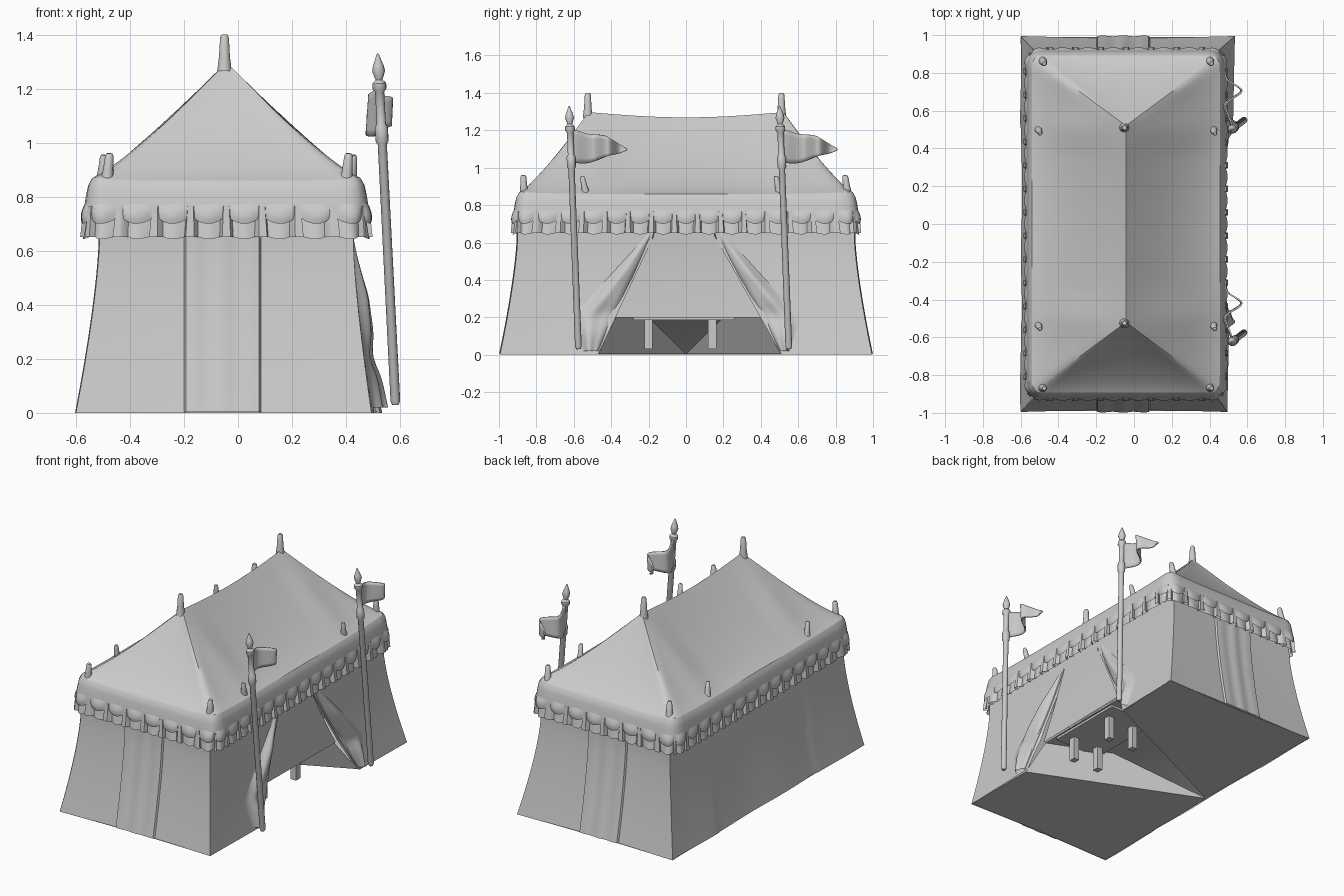
import bpy, bmesh, math
from mathutils import Vector

if "Cube" in bpy.data.objects:
    bpy.data.objects.remove(bpy.data.objects["Cube"])

canvas = bpy.data.materials.new("canvas_grey")
canvas.diffuse_color = (0.6, 0.6, 0.6, 1)
canvas.use_nodes = True
canvas.node_tree.nodes["Principled BSDF"].inputs["Base Color"].default_value = canvas.diffuse_color
CX = -0.043            # centre line of the tent
OPEN_TOP = 0.64        # top of the side entrance
HX, HY = 0.497, 0.893  # half size of the eaves
pi, sin = math.pi, math.sin


def lerp(a, b, t):
    return a + (b - a) * t


def finish(name, bm, angle=40):
    bmesh.ops.remove_doubles(bm, verts=bm.verts, dist=0.0003)
    bmesh.ops.recalc_face_normals(bm, faces=bm.faces)
    me = bpy.data.meshes.new(name)
    bm.to_mesh(me)
    bm.free()
    me.materials.append(canvas)
    ob = bpy.data.objects.new(name, me)
    bpy.context.collection.objects.link(ob)
    bpy.ops.object.select_all(action='DESELECT')
    ob.select_set(True)
    bpy.context.view_layer.objects.active = ob
    bpy.ops.object.shade_smooth_by_angle(angle=math.radians(angle))
    return ob


def sheet(name, f, nu, nv):
    """Grid surface from f(u, v) with u and v from 0 to 1."""
    bm = bmesh.new()
    g = [[bm.verts.new(f(i / nu, j / nv)) for j in range(nv + 1)] for i in range(nu + 1)]
    for i in range(nu):
        for j in range(nv):
            bm.faces.new((g[i][j], g[i + 1][j], g[i + 1][j + 1], g[i][j + 1]))
    return finish(name, bm)


def polys(name, faces):
    bm = bmesh.new()
    for f in faces:
        bm.faces.new([bm.verts.new(p) for p in f])
    return finish(name, bm)


def lathe(name, prof, base, top, n=12):
    """Turned part; prof holds (radius, fraction of the way from base to top)."""
    base, top = Vector(base), Vector(top)
    axis = top - base
    rot = axis.to_track_quat('Z', 'Y')
    bm = bmesh.new()
    rings = [[bm.verts.new(base + axis * t + rot @ Vector((r * math.cos(2 * pi * k / n), r * sin(2 * pi * k / n), 0)))
              for k in range(n)] for r, t in prof]
    for a, b in zip(rings, rings[1:]):
        for k in range(n):
            bm.faces.new((a[k], a[(k + 1) % n], b[(k + 1) % n], b[k]))
    bm.faces.new(rings[0])
    bm.faces.new(rings[-1])
    return finish(name, bm)


def perimeter(u, hx, hy, r=0.05):
    """Point on a round-cornered rectangle, one side per quarter of u."""
    s = min(int(u * 4 + 1e-6), 3)
    t = u * 4 - s
    c = [(-hx, -hy), (hx, -hy), (hx, hy), (-hx, hy)]
    a, b = c[s], c[(s + 1) % 4]
    x, y = lerp(a[0], b[0], t), lerp(a[1], b[1], t)
    dx, dy = abs(x) - hx + r, abs(y) - hy + r
    if r > 0.001 and dx > 0 and dy > 0:
        k = r / math.hypot(dx, dy)
        x = math.copysign(hx - r + dx * k, x)
        y = math.copysign(hy - r + dy * k, y)
    return s, t, CX + x, y


# ---- Walls, flared towards the ground
def flare(z):
    return max(0, 1 - z / 0.63) ** 1.4


def half_x(z):
    return 0.47 + 0.087 * flare(z)


def half_y(z):
    return 0.9 + 0.095 * flare(z)


def right_x(y, z):
    return CX + half_x(z) + 0.02 * y * flare(z)


def edge(side, z):
    """Edge of the entrance, narrowing upwards."""
    t = min(z / OPEN_TOP, 1)
    return lerp(-0.47, -0.17, t) if side < 0 else lerp(0.51, 0.15, t)


TOP = 0.82
for side, nm in ((-1, "front"), (1, "back")):
    def end_wall(u, v, side=side):
        z = TOP * v
        y = side * (half_y(z) - 0.01 * sin(pi * u))
        return (lerp(CX - half_x(z), right_x(y, z), u), y, z)
    sheet(nm + "_wall", end_wall, 16, 16)

    # overlapping door curtain with soft folds and crisp side seams
    def door(u, v, side=side):
        z = 0.75 * v + 0.004
        out = 0.012 * min(1, 40 * u, 40 * (1 - u)) + 0.003 * sin(u * 5 * pi) * sin(pi * u)
        return (lerp(-0.2, 0.085, u), side * (half_y(z) - 0.01 + out), z)
    sheet(nm + "_door_curtain", door, 40, 14)

    def side_wall(u, v, side=side):
        z = TOP * v
        y = lerp(side * half_y(z), edge(side, z), u)
        return (right_x(y, z), y, z)
    sheet(nm + "_entrance_wall", side_wall, 8, 16)

    # curtain pulled aside and gathered at the tie
    def flap(u, v, side=side):
        z = lerp(0.02, 0.66, v)
        outer = lerp(0.55, 0.61, z / 0.2) if z < 0.2 else lerp(0.61, 0.19, (z - 0.2) / 0.46)
        y = lerp(edge(side, z), side * outer, u)
        low = 1 - v
        bulge = 0.045 * min(1, 2.8 * low) - 0.02 * math.exp(-((z - 0.21) / 0.06) ** 2) - 0.01 * low
        x = right_x(y, z) - 0.03 * (1 - u) ** 3
        x += bulge * sin(pi * min(1, u * 0.9 + 0.1)) + 0.006 * sin(u * 4 * pi) * low
        return (x, y, z)
    sheet(nm + "_entrance_curtain", flap, 16, 24)


def left_wall(u, v):
    z = TOP * v
    y = lerp(-half_y(z), half_y(z), u)
    return (CX - half_x(z) + 0.005 * (abs(y) < 0.5) + 0.003 * sin(y * 9), y, z)


sheet("left_wall", left_wall, 60, 16)


# panel closing the upper entrance
def panel(u, v):
    z = lerp(0.2, TOP, v)
    y = lerp(edge(-1, z), edge(1, z), u)
    return (right_x(y, z) - 0.05 * max(0, 1 - (z - 0.2) / 0.44), y, z)


sheet("entrance_panel", panel, 8, 10)

# ---- Ground sheets either side of the entrance and the recess below the panel
apex = (CX - 0.545, 0.0, 0.003)
f0, b0 = (0.49, -0.47, 0.003), (0.515, 0.51, 0.003)
f1, b1 = (0.41, -0.375, 0.2), (0.41, 0.4, 0.2)
f2, b2 = (0.0, -0.2, 0.2), (0.0, 0.2, 0.2)
polys("ground_sheets", [
    [(-0.6, -0.99, 0.003), (0.495, -0.99, 0.003), f0, apex],
    [b0, (0.535, 0.99, 0.003), (-0.6, 0.99, 0.003), apex]])
polys("recess_lining", [[f1, b1, b2, f2], [f2, b2, apex], [f0, f1, f2, apex], [b0, b1, b2, apex]])


def box(name, x0, x1, y0, y1, z0, z1):
    bm = bmesh.new()
    bmesh.ops.create_cube(bm, size=1)
    for v in bm.verts:
        v.co = (lerp(x0, x1, v.co.x + 0.5), lerp(y0, y1, v.co.y + 0.5), lerp(z0, z1, v.co.z + 0.5))
    finish(name, bm, 30)


# table inside the entrance
box("table_top", 0.06, 0.4, -0.28, 0.26, 0.185, 0.21)
for x in (0.13, 0.32):
    for y in (-0.2, 0.14):
        box("table_leg", x - 0.02, x + 0.02, y - 0.022, y + 0.022, 0.03, 0.19)


# ---- Roof: eaves drawn in to a sagging ridge
def roof(u, v):
    s, t, x, y = perimeter(u, lerp(HX, 0.0, v), lerp(HY, 0.52, v), 0.05 * (1 - v))
    corner = abs(2 * t - 1) ** 6
    z = 0.86 + 0.012 * corner * (1 - v) + 0.437 * v ** 1.18
    if s % 2:                                     # long sides sag, held up at the seams
        z -= 0.028 * v * sin(pi * t)
        bump = 0.014 * max(0, 1 - abs(abs(y) - 0.5) / 0.14) - 0.014 * max(0, math.cos(pi * y))
    else:
        bump = -0.012 * sin(pi * t)
    return (x, y, z + bump * sin(pi * v))


sheet("roof", roof, 160, 14)


# ---- Valance: plain band, inner skirt, scallops and hanging tabs
def count(s):
    return 15 if s % 2 else 8


def ring(u, o):
    return perimeter(u, HX + o, HY + o, 0.05 + o)


def band(u, v):
    _, t, x, y = ring(u, 0.03 * math.sqrt(v))
    return (x, y, lerp(0.86 + 0.012 * abs(2 * t - 1) ** 6, 0.755, v))


def scallops(u, v):
    s, t, _, _ = ring(u, 0)
    w = abs(sin(pi * count(s) * t))
    _, _, x, y = ring(u, 0.026 + 0.016 * w * sin(pi * v * 0.75))
    return (x, y, lerp(0.775, 0.745 - 0.045 * math.sqrt(w), v))


def skirt(u, v):
    s, t, _, _ = ring(u, 0)
    w = sin(pi * count(s) * t) ** 2
    _, _, x, y = ring(u, 0.012 + v * (0.004 + 0.018 * w))
    return (x, y, lerp(0.77, 0.655 - 0.012 * w, v))


sheet("valance_band", band, 160, 5)
sheet("valance_scallops", scallops, 480, 5)
sheet("valance_skirt", skirt, 480, 3)
sheet("valance_soffit", lambda u, v: (*perimeter(u, lerp(0.46, HX + 0.012, v), lerp(0.89, HY + 0.012, v))[2:], 0.77),
      160, 1)


# cloth tabs hanging between the scallops, each a narrow curved strip
for s in range(4):
    n = count(s)
    for k in range(n):
        centre = (s + k / n) / 4
        width = 0.2 / n / 4

        def tab(a, v, centre=centre, width=width):
            u = (centre + (a - 0.5) * 2 * width * (0.8 + 0.35 * v)) % 1
            _, _, x, y = ring(u, 0.012 + (0.02 + 0.012 * v) * min(1, 4 * a, 4 * (1 - a)))
            return (x, y, lerp(0.765, 0.65, v))
        sheet("valance_tab", tab, 8, 4)

# ---- Wooden points on the ridge and eaves
point = [(1.0, 0), (0.75, 0.4), (0.6, 0.92), (0.4, 1)]
for y in (-0.525, 0.51):
    lathe("ridge_point", [(0.027 * r, t) for r, t in point], (CX - 0.007, y, 1.265), (CX - 0.007, y, 1.4))
    for x in (-0.505, 0.42):
        lathe("eave_point", [(0.022 * r, t) for r, t in point], (x, y - 0.01, 0.86), (x + 0.008, y - 0.03, 0.955))
for sy in (-1, 1):
    for x in (-0.485, 0.4):
        lathe("corner_point", [(0.026 * r, t) for r, t in point], (x, 0.865 * sy, 0.85), (x + 0.01, 0.86 * sy - 0.01, 0.96))

# ---- Leaning banner poles with spear heads and pennants
POLE = [(0.012, 0), (0.018, 0.01), (0.017, 0.74), (0.024, 0.75), (0.024, 0.79), (0.017, 0.8), (0.017, 0.89),
        (0.026, 0.9), (0.026, 0.915), (0.013, 0.925), (0.024, 0.95), (0.02, 0.965), (0.003, 1)]
WAVE = [(0, 0.522), (0.4, 0.485), (0.66, 0.572), (0.9, 0.492), (1, 0.485)]


def wave(u):
    for (a, p), (b, q) in zip(WAVE, WAVE[1:]):
        if u <= b + 1e-6:
            return lerp(p, q, 0.5 - 0.5 * math.cos(pi * (u - a) / (b - a)))
    return q


for foot in (-0.575, 0.55):
    lathe("banner_pole", POLE, (0.583, foot, 0.03), (0.517, foot - 0.05, 1.33))

    def pennant(u, v, foot=foot):
        half = 0.09 * (1 - u) ** 0.8 + 0.012 * sin(pi * u) + 0.002
        z = lerp(1.115, 1.1, u) + 0.012 * sin(2.6 * pi * u + 2.5) * u * (1 - u) * 3 + half * (2 * v - 1)
        return (wave(u) + 0.01 * (v - 0.5) * sin(4 * u), foot - 0.045 + 0.305 * u, z)
    sheet("pennant", pennant, 30, 6).modifiers.new("cloth", 'SOLIDIFY').thickness = 0.008
